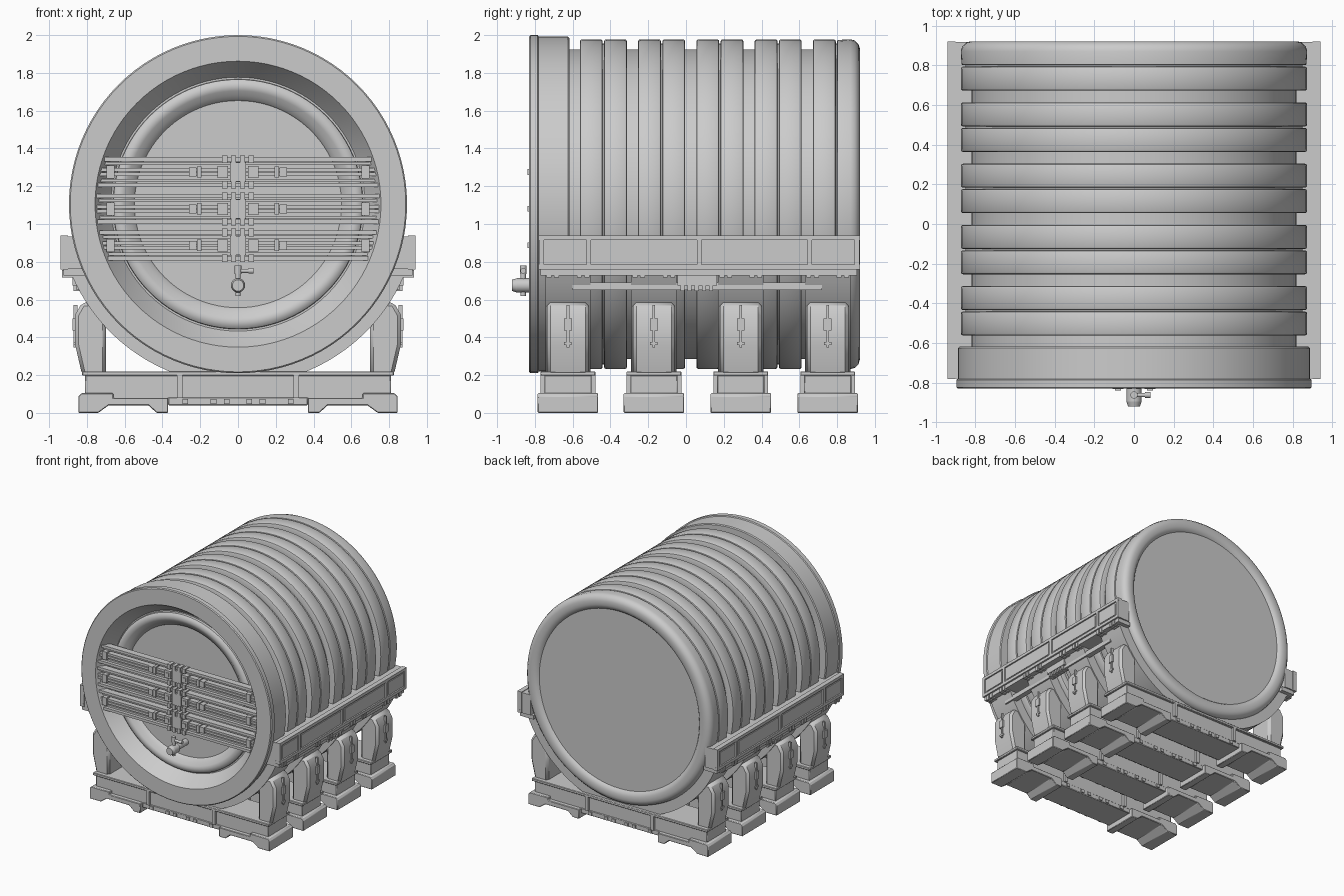
import bpy, bmesh, math
from mathutils import Matrix, Vector

C = 1.105                                   # barrel axis height
SUPPORTS = (-0.625, -0.17, 0.29, 0.75)      # support centres along y


def finish(name, bm, mirror=False, bevel=0.0):
    bmesh.ops.recalc_face_normals(bm, faces=bm.faces)
    me = bpy.data.meshes.new(name)
    bm.to_mesh(me)
    bm.free()
    ob = bpy.data.objects.new(name, me)
    bpy.context.collection.objects.link(ob)
    bpy.ops.object.select_all(action='DESELECT')
    ob.select_set(True)
    bpy.context.view_layer.objects.active = ob
    bpy.ops.object.shade_smooth_by_angle(angle=math.radians(32))
    if bevel:
        b = ob.modifiers.new("Bevel", 'BEVEL')
        b.width, b.segments = bevel, 1
    if mirror:
        ob.modifiers.new("Mirror", 'MIRROR')
    return ob


def box(bm, x0, x1, y0, y1, z0, z1):
    m = Matrix.Translation(((x0 + x1) / 2, (y0 + y1) / 2, (z0 + z1) / 2))
    m = m @ Matrix.Diagonal((x1 - x0, y1 - y0, z1 - z0, 1))
    bmesh.ops.create_cube(bm, size=1, matrix=m)


def prism(bm, pts, y0, y1):
    # extrude an (x, z) outline along y
    f = bm.faces.new([bm.verts.new((x, y0, z)) for x, z in pts])
    r = bmesh.ops.extrude_face_region(bm, geom=[f])
    vs = [v for v in r["geom"] if isinstance(v, bmesh.types.BMVert)]
    bmesh.ops.translate(bm, verts=vs, vec=(0, y1 - y0, 0))


def rod(bm, a, b, r, r2=None, seg=20):
    a, b = Vector(a), Vector(b)
    m = Matrix.Translation((a + b) / 2) @ (b - a).to_track_quat('Z', 'Y').to_matrix().to_4x4()
    bmesh.ops.create_cone(bm, cap_ends=True, segments=seg, radius1=r,
                          radius2=r if r2 is None else r2, depth=(b - a).length, matrix=m)


# Barrel: one lathe profile of (radius, y), from front head to back head
prof = [(0, -0.70), (0.548, -0.70), (0.555, -0.712), (0.575, -0.725), (0.60, -0.745),
        (0.62, -0.752), (0.645, -0.748), (0.66, -0.735), (0.662, -0.715), (0.672, -0.715),
        (0.752, -0.822), (0.757, -0.83), (0.888, -0.83), (0.895, -0.823), (0.895, -0.785),
        (0.887, -0.78), (0.887, -0.625), (0.88, -0.618), (0.82, -0.618)]
for k in range(5):
    y = -0.562 + k * 0.3085
    for j, (a, b) in enumerate(((y, y + 0.121), (y + 0.128, y + 0.249))):
        prof += [(0.82 if j == 0 else 0.85, a), (0.862, a), (0.869, a + 0.003),
                 (0.873, a + 0.011), (0.873, b - 0.011), (0.869, b - 0.003), (0.862, b)]
        if (k, j) != (4, 1):
            prof.append((0.85 if j == 0 else 0.82, b))
prof = prof[:-4] + [(0.873, 0.87), (0.866, 0.895), (0.848, 0.913), (0.825, 0.92), (0.79, 0.919),
                    (0.765, 0.91), (0.752, 0.895), (0.742, 0.895), (0, 0.895)]
bm = bmesh.new()
vs = [bm.verts.new((r, y, C)) for r, y in prof]
es = [bm.edges.new(p) for p in zip(vs, vs[1:])]
bmesh.ops.spin(bm, geom=vs + es, cent=(0, 0, C), axis=(0, 1, 0), angle=2 * math.pi, steps=96)
bmesh.ops.remove_doubles(bm, verts=bm.verts, dist=1e-4)
bmesh.ops.dissolve_degenerate(bm, edges=bm.edges, dist=1e-5)
finish("barrel", bm)

# Front grille: three braces of long bars reaching the rim
bars, clamps = bmesh.new(), bmesh.new()
for zc in (1.275, 1.08, 0.887):
    for dz, h, y0 in ((0.068, 0.011, -0.82), (0.045, 0.008, -0.80), (0.012, 0.009, -0.815),
                      (-0.012, 0.009, -0.815), (-0.045, 0.008, -0.80), (-0.068, 0.011, -0.82)):
        z = zc + dz
        w = math.sqrt(0.75 ** 2 - (abs(z - C) + h) ** 2)
        box(bars, -w, w, y0, -0.765, z - h, z + h)
    # centre plates, pins and clamps
    box(clamps, -0.042, 0.042, -0.828, -0.77, zc - 0.05, zc + 0.05)
    for s in (-1, 1):
        box(clamps, s * 0.08 - 0.028, s * 0.08 + 0.028, -0.832, -0.77, zc - 0.032, zc + 0.032)
        box(clamps, s * 0.08 - 0.015, s * 0.08 + 0.015, -0.838, -0.80, zc - 0.015, zc + 0.015)
        for x, w, h in ((0.205, 0.012, 0.03), (0.24, 0.02, 0.024), (0.675, 0.02, 0.034)):
            box(clamps, s * x - w, s * x + w, -0.83, -0.77, zc - h, zc + h)
        for x in (0.024, 0.07):
            for t in (-1, 1):
                z = zc + t * 0.068
                box(clamps, s * x - 0.014, s * x + 0.014, -0.832, -0.77, z - 0.02, z + 0.02)
finish("grille_bars", bars)
finish("grille_clamps", clamps)

# Spigot
bm = bmesh.new()
rod(bm, (0, -0.69, 0.675), (0, -0.84, 0.675), 0.026)
rod(bm, (0, -0.83, 0.675), (0, -0.895, 0.675), 0.038)
rod(bm, (0, -0.895, 0.675), (0, -0.92, 0.675), 0.038, 0.03)
rod(bm, (0, -0.862, 0.62), (0, -0.862, 0.745), 0.014)
rod(bm, (0, -0.862, 0.735), (0, -0.862, 0.78), 0.018)
rod(bm, (0, -0.862, 0.752), (0.08, -0.862, 0.752), 0.011)
rod(bm, (0.055, -0.862, 0.752), (0.082, -0.862, 0.752), 0.015)
finish("spigot", bm)

# Side rail with framed panels
bm = bmesh.new()
box(bm, 0.82, 0.928, -0.778, 0.916, 0.762, 0.935)
box(bm, 0.90, 0.94, -0.78, 0.92, 0.915, 0.94)
box(bm, 0.90, 0.94, -0.78, 0.92, 0.76, 0.785)
edges = (-0.766, -0.515, 0.07, 0.655, 0.906)
for y in edges:
    box(bm, 0.90, 0.94, y - 0.013, y + 0.013, 0.78, 0.92)
for a, b in zip(edges, edges[1:]):
    box(bm, 0.90, 0.934, a + 0.03, b - 0.03, 0.80, 0.90)
finish("side_rail", bm, mirror=True)

# Under-rail ledge, connecting beam and clips
bm = bmesh.new()
box(bm, 0.80, 0.925, -0.77, 0.905, 0.728, 0.762)
box(bm, 0.81, 0.855, -0.60, 0.72, 0.65, 0.69)
box(bm, 0.80, 0.875, -0.045, 0.165, 0.675, 0.73)
for i in range(5):
    y = -0.03 + i * 0.038
    box(bm, 0.82, 0.87, y, y + 0.022, 0.645, 0.68)
for yc in SUPPORTS:
    for d in (-0.1, -0.06, 0.06, 0.1):
        box(bm, 0.87, 0.932, yc + d - 0.013, yc + d + 0.013, 0.718, 0.757)
finish("rail_ledge", bm, mirror=True)

# Cradle bands hugging the barrel
bm = bmesh.new()
N, lo, hi = 40, math.radians(202.5), math.radians(337.5)
ang = [lo + (hi - lo) * i / N for i in range(N + 1)]
out = [(0.957 * math.cos(a), C + 0.957 * math.sin(a)) for a in ang]
inn = [(0.862 * math.cos(a), C + 0.862 * math.sin(a)) for a in reversed(ang)]
for yc in SUPPORTS:
    prism(bm, out + inn, yc - 0.12, yc + 0.12)
finish("cradle_bands", bm)

# Posts with chamfered corners
bm = bmesh.new()
for yc in SUPPORTS:
    prism(bm, [(0.70, 0.20), (0.825, 0.20), (0.862, 0.36), (0.862, 0.52), (0.825, 0.585),
               (0.70, 0.585)], yc - 0.11, yc + 0.11)
finish("posts", bm, mirror=True, bevel=0.018)

# Post latches
bm = bmesh.new()
for yc in SUPPORTS:
    box(bm, 0.855, 0.876, yc - 0.021, yc + 0.021, 0.435, 0.5)
    box(bm, 0.85, 0.87, yc - 0.007, yc + 0.007, 0.345, 0.57)
    box(bm, 0.85, 0.872, yc - 0.02, yc + 0.02, 0.36, 0.375)
finish("post_latches", bm, mirror=True)

# Base beams: sill, lip and notched feet
bm = bmesh.new()
for yc in SUPPORTS:
    box(bm, -0.81, 0.81, yc - 0.125, yc + 0.125, 0.075, 0.2)
    box(bm, -0.825, 0.825, yc - 0.145, yc + 0.145, 0.197, 0.22)
    box(bm, -0.37, 0.37, yc - 0.13, yc + 0.13, 0.04, 0.082)
finish("base_beams", bm, bevel=0.004)

bm = bmesh.new()
foot = [(0.37, 0), (0.43, 0), (0.475, 0.04), (0.685, 0.04), (0.74, 0), (0.845, 0),
        (0.845, 0.088), (0.825, 0.105), (0.385, 0.08), (0.37, 0.078)]
for yc in SUPPORTS:
    prism(bm, foot[:7] + [(0.83, 0.104), (0.66, 0.104), (0.66, 0.08), (0.37, 0.08)],
          yc - 0.16, yc + 0.16)
finish("feet", bm, mirror=True, bevel=0.004)

# Base straps and studs on both ends of each beam
bm = bmesh.new()
for yc in SUPPORTS:
    for s in (-1, 1):
        y = yc + s * 0.13
        box(bm, 0.295, 0.322, y - 0.015, y + 0.015, 0.08, 0.215)
        for x in (0.06, 0.13, 0.28):
            box(bm, x - 0.015, x + 0.015, y - 0.01, y + 0.01, 0.047, 0.074)
finish("base_straps", bm, mirror=True)
